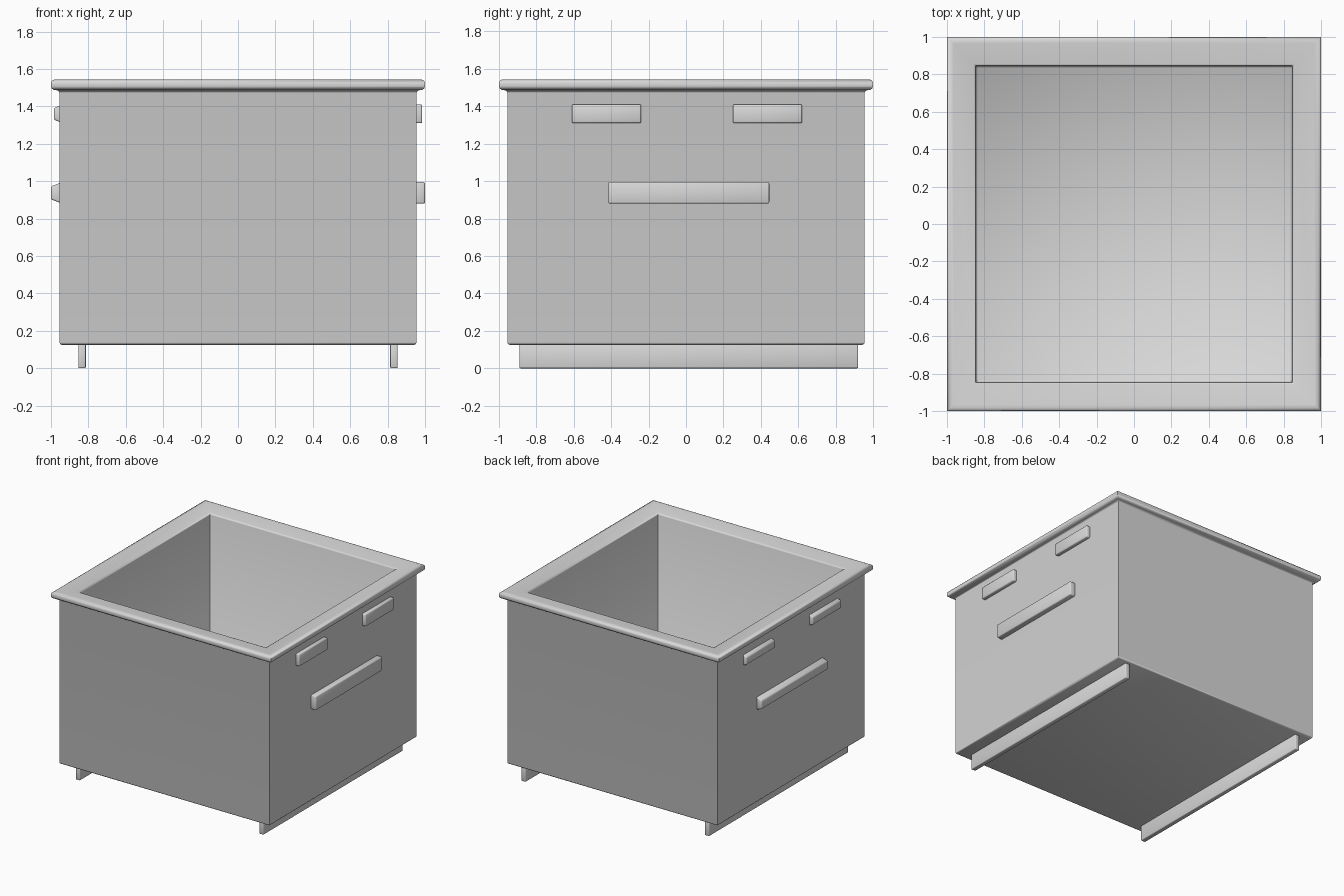
import bpy, bmesh, math

cube = bpy.data.objects.get("Cube")
if cube:
    bpy.data.objects.remove(cube, do_unlink=True)

grey = bpy.data.materials.new("plain grey")
grey.use_nodes = True
grey.diffuse_color = (0.7, 0.7, 0.7, 1)
grey.node_tree.nodes["Principled BSDF"].inputs["Base Color"].default_value = (0.7, 0.7, 0.7, 1)


def finish(bm, name, angle=50):
    """Turn a bmesh into a grey object with smooth rounded edges."""
    bmesh.ops.recalc_face_normals(bm, faces=bm.faces)
    mesh = bpy.data.meshes.new(name)
    bm.to_mesh(mesh)
    bm.free()
    mesh.materials.append(grey)
    obj = bpy.data.objects.new(name, mesh)
    bpy.context.collection.objects.link(obj)
    bpy.ops.object.select_all(action="DESELECT")
    obj.select_set(True)
    bpy.context.view_layer.objects.active = obj
    bpy.ops.object.shade_smooth_by_angle(angle=math.radians(angle))
    return obj


def box(name, low, high, bevel, taper=None):
    """Rounded box; taper shrinks the height of its outer x face."""
    bm = bmesh.new()
    bmesh.ops.create_cube(bm, size=1)
    for v in bm.verts:
        outer = v.co.x * (low[0] + high[0]) > 0
        for i in range(3):
            v.co[i] = low[i] + (v.co[i] + 0.5) * (high[i] - low[i])
        if taper and outer:
            middle = (low[2] + high[2]) / 2
            v.co.z = middle + (v.co.z - middle) * taper
    bmesh.ops.bevel(bm, geom=bm.edges[:], offset=bevel, segments=2,
                    profile=0.5, affect="EDGES")
    return finish(bm, name)


# Container: one wall section carried round a square, from base to inner floor
section = [
    (0.942, 0.125), (0.951, 0.129), (0.955, 0.138),
    (0.955, 1.472), (0.959, 1.482), (0.970, 1.486),
    (0.985, 1.488), (0.996, 1.496), (1.0, 1.508),
    (1.0, 1.524), (0.996, 1.536), (0.983, 1.543), (0.965, 1.541),
    (0.857, 1.526), (0.848, 1.522), (0.845, 1.513),
    (0.845, 0.56), (0.835, 0.55),
]
bm = bmesh.new()
corners = [(-1, -1), (1, -1), (1, 1), (-1, 1)]
rings = [[bm.verts.new((r * x, r * y, z)) for x, y in corners] for r, z in section]
for a, b in zip(rings, rings[1:]):
    for i in range(4):
        j = (i + 1) % 4
        bm.faces.new((a[i], a[j], b[j], b[i]))
bm.faces.new(rings[0][::-1])
bm.faces.new(rings[-1])
finish(bm, "container")

# Grips (y range, z range, reach) and floor rails on both sides
grips = [
    ("front_upper_grip", -0.61, -0.24, 1.31, 1.41, 0.985),
    ("back_upper_grip", 0.25, 0.62, 1.31, 1.41, 0.985),
    ("lower_grip", -0.415, 0.445, 0.88, 0.995, 1.0),
]
for side, label in ((1, "left"), (-1, "right")):
    def span(a, b):
        return sorted((side * a, side * b))

    for name, y0, y1, z0, z1, reach in grips:
        x0, x1 = span(0.94, reach)
        box(f"{label}_{name}", (x0, y0, z0), (x1, y1, z1), 0.008,
            taper=0.6 if side < 0 else None)
    x0, x1 = span(0.814, 0.854)
    box(f"{label}_rail", (x0, -0.89, 0), (x1, 0.92, 0.14), 0.006)
